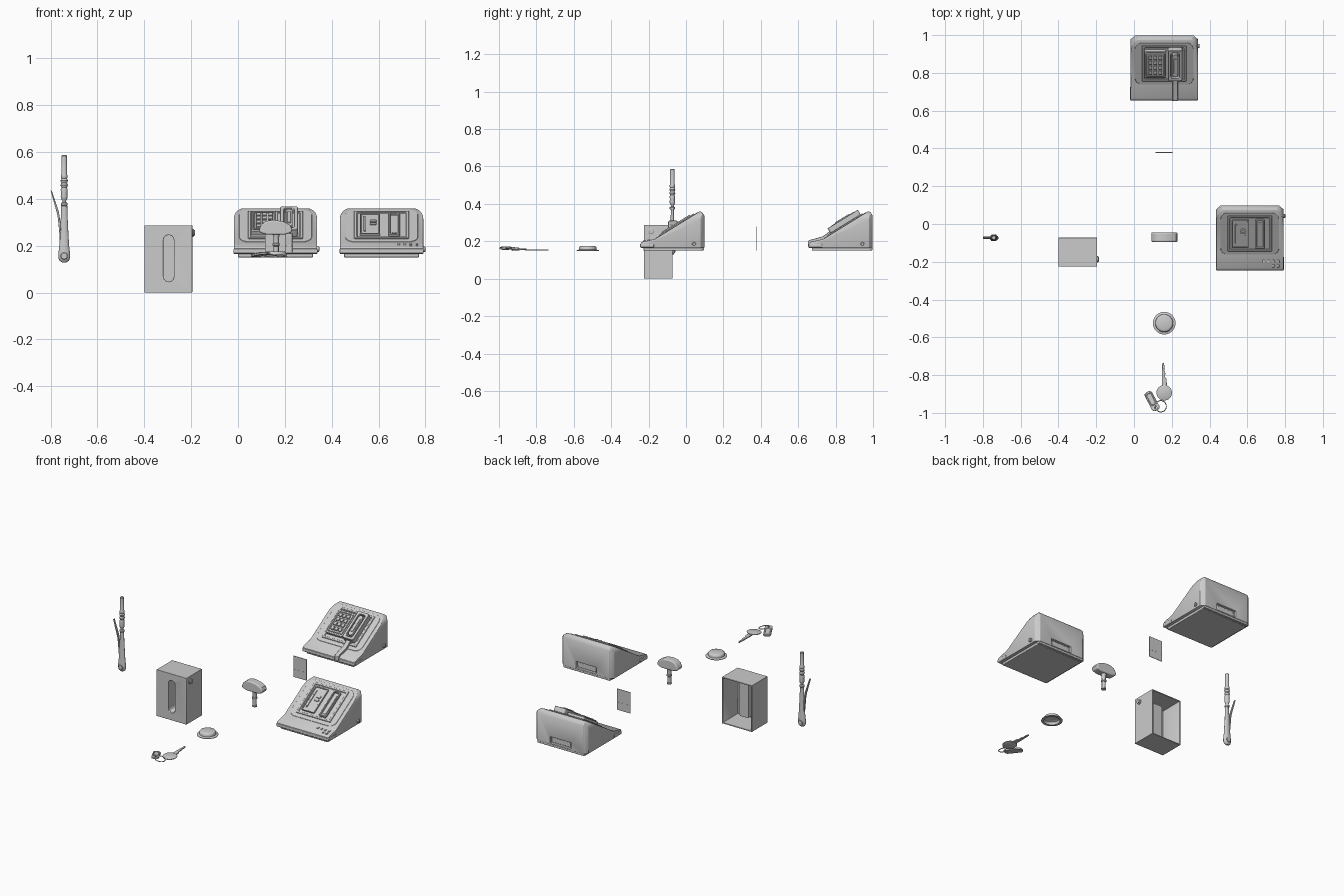
import bpy, bmesh
from math import pi, cos, sin, atan2, radians
from mathutils import Matrix, Vector

if "Cube" in bpy.data.objects:
    bpy.data.objects.remove(bpy.data.objects["Cube"])

YZ = Matrix(((0, 0, 1, 0), (1, 0, 0, 0), (0, 1, 0, 0), (0, 0, 0, 1)))  # profile y,z extruded along +x
XZ = Matrix.Rotation(pi / 2, 4, 'X')                                   # profile x,z extruded along -y
T = Matrix.Translation


def finish(name, bm, bevel=0, seg=2):
    bmesh.ops.recalc_face_normals(bm, faces=bm.faces)
    me = bpy.data.meshes.new(name)
    bm.to_mesh(me)
    bm.free()
    ob = bpy.data.objects.new(name, me)
    bpy.context.collection.objects.link(ob)
    if bevel:
        add_bevel(ob, bevel, seg)
    smooth(ob)
    return ob


def add_bevel(ob, w, seg=2):
    m = ob.modifiers.new('bevel', 'BEVEL')
    m.width, m.segments, m.limit_method, m.angle_limit = w, seg, 'ANGLE', radians(40)


def activate(ob):
    bpy.ops.object.select_all(action='DESELECT')
    ob.select_set(True)
    bpy.context.view_layer.objects.active = ob


def smooth(ob):
    activate(ob)
    bpy.ops.object.shade_smooth_by_angle(angle=radians(35))


def boolean(ob, cutter, op='DIFFERENCE'):
    activate(ob)
    m = ob.modifiers.new('bool', 'BOOLEAN')
    m.operation, m.object, m.solver = op, cutter, 'EXACT'
    bpy.ops.object.modifier_apply(modifier=m.name)
    bpy.data.objects.remove(cutter)


def prism(name, pts, d, mat=Matrix(), bevel=0, seg=2):
    bm = bmesh.new()
    f = bm.faces.new([bm.verts.new((x, y, 0)) for x, y in pts])
    r = bmesh.ops.extrude_face_region(bm, geom=[f])
    vs = [v for v in r['geom'] if isinstance(v, bmesh.types.BMVert)]
    bmesh.ops.translate(bm, verts=vs, vec=(0, 0, d))
    bm.transform(mat)
    return finish(name, bm, bevel, seg)


def rrect(x0, x1, y0, y1, r, n=6):
    r = min(r, (x1 - x0) / 2 - 1e-4, (y1 - y0) / 2 - 1e-4)
    out = []
    for k, (cx, cy) in enumerate([(x1 - r, y1 - r), (x0 + r, y1 - r), (x0 + r, y0 + r), (x1 - r, y0 + r)]):
        out += [(cx + r * cos((k + i / n) * pi / 2), cy + r * sin((k + i / n) * pi / 2)) for i in range(n + 1)]
    return out


def box(name, x0, x1, y0, y1, z0, z1, mat=Matrix(), bevel=0):
    return prism(name, [(x0, y0), (x1, y0), (x1, y1), (x0, y1)], z1 - z0, mat @ T((0, 0, z0)), bevel)


def lathe(name, prof, mat=Matrix(), n=32):
    bm = bmesh.new()
    vs = [bm.verts.new((r, 0, z)) for r, z in prof]
    es = [bm.edges.new(p) for p in zip(vs, vs[1:])]
    bmesh.ops.spin(bm, geom=vs + es, cent=(0, 0, 0), axis=(0, 0, 1), angle=2 * pi, steps=n)
    bmesh.ops.remove_doubles(bm, verts=bm.verts, dist=1e-5)
    bm.transform(mat)
    return finish(name, bm)


def torus(name, R, r, mat):
    return lathe(name, [(R + r * cos(a * pi / 5), r * sin(a * pi / 5)) for a in range(11)], mat)


def frame(name, x0, x1, y0, y1, w, h, r, mat, floor=0.0):
    # raised plate with a rounded recess
    ob = prism(name, rrect(x0, x1, y0, y1, r), h, mat)
    boolean(ob, prism('cut', rrect(x0 + w, x1 - w, y0 + w, y1 - w, r), h, mat @ T((0, 0, floor or h * .3))))
    add_bevel(ob, .0015, 1)
    return ob


ANG = atan2(.148, .24)


def terminal(tag, cx, cy):
    """Sloped desk unit; returns the frame of its sloped face."""
    O = T((cx, cy, 0))
    # housing: side profile crossed with rounded front and chamfered plan
    side = [(-.17, .165), (-.17, .19), (-.163, .197), (-.095, .212), (.145, .36), (.157, .357), (.172, .335), (.172, .165)]
    body = prism(tag + '_housing', side, .36, O @ T((-.18, 0, 0)) @ YZ)
    boolean(body, prism('front', rrect(-.178, .178, .05, .36, .045, 8), .6, O @ T((0, .3, 0)) @ XZ), 'INTERSECT')
    plan = [(-.2, -.3), (.2, -.3), (.2, .13), (.178, .15), (.155, .17), (-.155, .17), (-.178, .15), (-.2, .13)]
    boolean(body, prism('plan', plan, .6, O), 'INTERSECT')
    boolean(body, box('socket', -.07, .07, .155, .3, .172, .212, O))
    add_bevel(body, .004)
    box(tag + '_socket_plate', -.06, .06, .15, .158, .176, .206, O, .002)
    box(tag + '_foot', -.16, .16, -.155, .155, .15, .166, O, .003)
    box(tag + '_rear_foot', -.16, .16, .14, .168, .152, .166, O, .002)
    # front tray rim and side plug
    box(tag + '_front_rim', -.18, .18, -.173, -.1, .167, .187, O, .003)
    lathe(tag + '_side_plug', [(0, 0), (.011, 0), (.011, .008), (.007, .011), (0, .011)],
          O @ T((.177, .115, .185)) @ Matrix.Rotation(pi / 2, 4, 'Y'), 16)
    S = O @ T((0, -.095, .212)) @ Matrix.Rotation(ANG, 4, 'X')
    prism(tag + '_face_plate', rrect(-.155, .155, .006, .268, .04), .003, S @ T((0, 0, -.001)), .001, 1)
    frame(tag + '_panel', -.117, .117, .03, .25, .012, .007, .003, S)
    return S


# back terminal with keypad and card reader
S = terminal('keypad_terminal', .16, .828)
prism('keypad_block', rrect(-.105, .01, .06, .225, .008), .022, S, .003)
frame('keypad_bezel', -.098, .003, .07, .215, .007, .027, .006, S, .021)
for i in range(3):
    for j in range(4):
        x, y = -.073 + i * .026, .096 + j * .031
        prism('key_button', rrect(x - .0095, x + .0095, y - .011, y + .011, .002, 2), .009, S @ T((0, 0, .021)), .001, 1)
frame('card_reader', .02, .096, .05, .24, .016, .036, .012, S, .014)
prism('reader_handle', rrect(.043, .073, .075, .215, .015), .026, S @ T((0, 0, .012)), .003)
box('reader_bar', .05, .066, .10, .19, .03, .042, S, .002)
prism('reader_strap', [(.80, .275), (.775, .258), (.73, .226), (.662, .207), (.652, .2), (.652, .172),
                       (.66, .172), (.66, .19), (.735, .21), (.80, .25)], .028, T((.204, 0, 0)) @ YZ, .0015, 1)

# front terminal with recesses
S = terminal('plain_terminal', .613, -.072)
frame('control_plate', -.093, -.006, .055, .225, .006, .013, .004, S, .008)
prism('control_slot', rrect(-.077, -.068, .08, .2, .004), .006, S @ T((0, 0, .007)), .001, 1)
for j in range(2):
    prism('control_button', rrect(-.05, -.022, .132 + j * .022, .147 + j * .022, .005), .006, S @ T((0, 0, .007)), .001, 1)
frame('handset_slot', .03, .078, .05, .228, .007, .013, .006, S, .003)
prism('slot_groove', rrect(.045, .063, .07, .208, .009), .003, S @ T((0, 0, .003)))
for i, rows in enumerate([1, 1, 2, 2]):
    for j in range(rows):
        x, y = .685 + i * .026, -.198 - j * .024
        z = .204 - j * .005
        box('status_key', x - .004, x + .006, y - .007, y + .007, z - .006, z + .005, Matrix(), .001)

# wall box, open at the back, with slotted front
case = box('dispenser_case', -.4, -.195, -.225, -.072, 0, .287)
boolean(case, box('hollow', -.394, -.201, -.219, 0, .006, .281))
slot = rrect(-.318, -.274, .047, .245, .022, 8)
boolean(case, prism('slot', slot, .1, T((0, -.18, 0)) @ XZ))
add_bevel(case, .002)
pocket = prism('dispenser_pocket', rrect(-.326, -.266, .038, .254, .006), .075, T((0, -.145, 0)) @ XZ)
boolean(pocket, prism('slot', slot, .15, T((0, -.152, 0)) @ XZ))
lathe('dispenser_lock', [(0, 0), (.017, 0), (.017, .005), (.012, .008), (.012, .012), (0, .012)],
      T((-.196, -.187, .255)) @ Matrix.Rotation(pi / 2, 4, 'Y'), 24)

# wand: handle, grip rings, flattened body
W = T((-.742, -.073, 0))
lathe('wand_handle', [(0, .587), (.009, .587), (.012, .583), (.012, .505), (.014, .5), (.014, .49), (.012, .487),
                      (.016, .478), (.012, .468), (.016, .458), (.012, .448), (.015, .438), (.013, .425), (.015, .41),
                      (.012, .398), (.008, .392), (.008, .386), (.014, .382), (.014, .374), (.011, .37), (0, .37)], W, 20)
lathe('wand_body', [(0, .372), (.013, .372), (.014, .33), (.017, .27), (.021, .2), (.025, .165), (.025, .148),
                    (.02, .136), (.01, .129), (0, .128)], W @ Matrix.Diagonal((1, .62, 1, 1)), 24)
lathe('wand_pivot', [(0, -.017), (.013, -.017), (.015, -.014), (.015, .014), (.013, .017), (0, .017)],
      W @ T((0, 0, .156)) @ XZ, 20)
prism('wand_lever', [(-.8, .435), (-.796, .437), (-.765, .345), (-.758, .3), (-.752, .2), (-.758, .2),
                     (-.768, .31), (-.772, .335)], .012, T((0, -.067, 0)) @ XZ, .001, 1)

# thin upright card with fold line
box('card', .115, .205, .377, .38, .15, .28)
box('card_stripe', .115, .205, .3765, .3805, .196, .199)

# T-shaped handle
H = [(.09, .268), (.094, .255), (.125, .247), (.2, .247), (.228, .256), (.231, .27), (.222, .288), (.19, .304),
     (.15, .31), (.12, .305), (.1, .29)]
prism('grip_head', H, .05, T((0, -.045, 0)) @ XZ, .01, 4)
lathe('grip_stem', [(0, .25), (.016, .25), (.012, .235), (.012, .212), (.015, .208), (.015, .2), (.011, .197),
                    (.011, .16), (.014, .157), (.014, .151), (0, .15)], T((.163, -.07, 0)), 20)

# hollow push dome with flange
lathe('push_dome', [(0, .176), (.036, .176), (.043, .173), (.047, .167), (.047, .156), (.052, .153), (.06, .152),
                    (.06, .149), (.046, .149), (.042, .155), (.042, .165), (.03, .17), (0, .17)], T((.16, -.525, 0)), 40)

# key with ring and tag
lathe('key_bow', [(0, -.004), (.037, -.004), (.041, -.002), (.041, .002), (.037, .004), (0, .004)],
      T((.16, -.893, .156)) @ Matrix.Rotation(radians(4), 4, 'X'), 32)
prism('key_blade', [(.15, -.735), (.148, -.78), (.147, -.86), (.175, -.86), (.172, -.82), (.164, -.81), (.166, -.79),
                    (.16, -.775), (.162, -.755), (.157, -.735)], .007, T((0, 0, .15)), .001, 1)
torus('key_ring', .03, .0025, T((.142, -.965, .163)) @ Matrix.Rotation(radians(14), 4, 'Y'))
K = T((.096, -.938, .158)) @ Matrix.Rotation(radians(28), 4, 'Z') @ Matrix.Rotation(radians(-6), 4, 'X')
tag = prism('key_tag', rrect(-.022, .022, -.055, .055, .016), .009, K)
boolean(tag, prism('hole', rrect(-.006, .006, -.048, -.036, .006), .1, K @ T((0, 0, -.05))))
add_bevel(tag, .002)
frame('tag_window', -.018, .018, -.025, .048, .005, .012, .01, K, .010)
